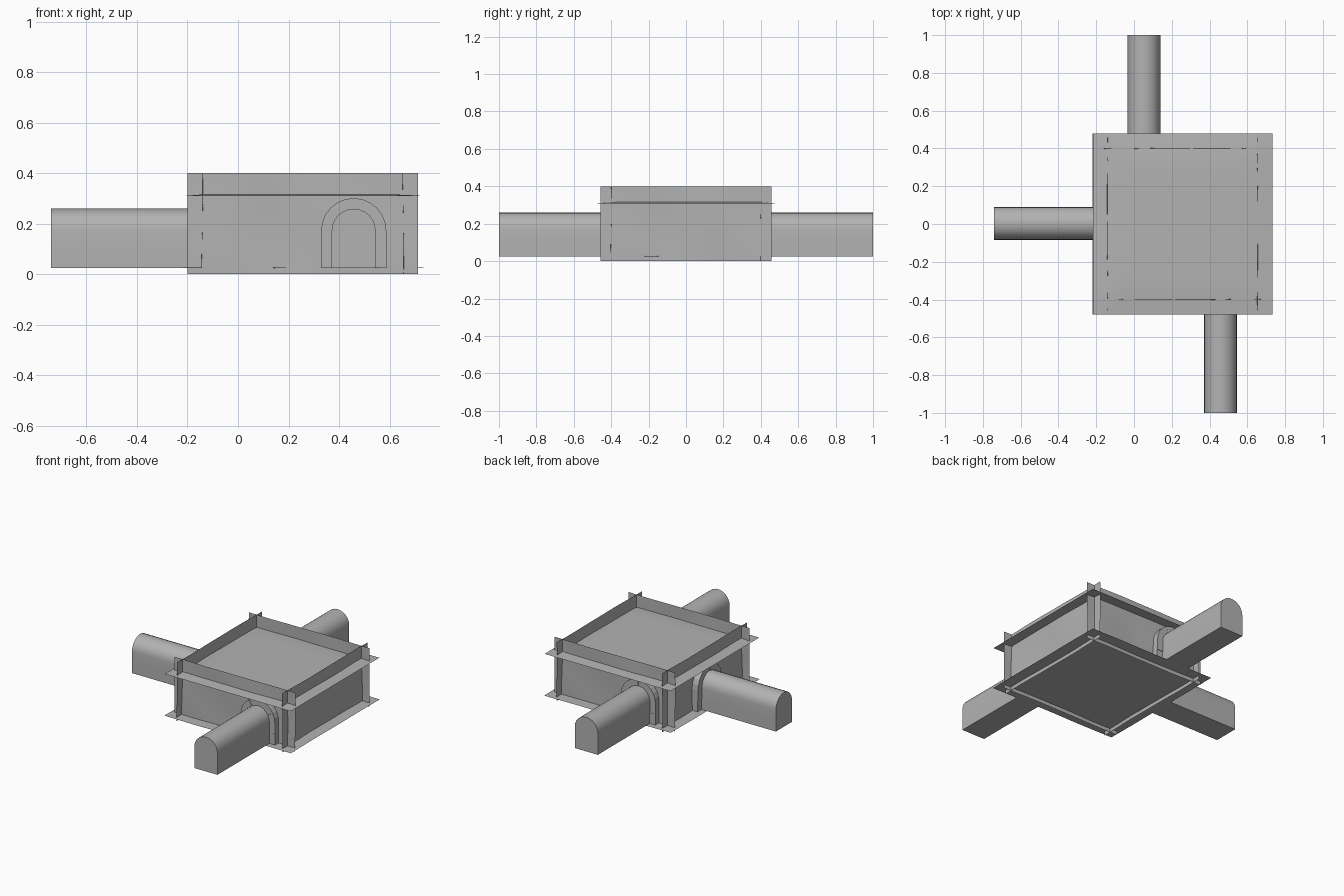
import bpy, bmesh, math, random
from mathutils import Matrix, Vector

random.seed(4)
cube = bpy.data.objects.get("Cube")
if cube:
    bpy.data.objects.remove(cube, do_unlink=True)

stone = bpy.data.materials.new("grey_stone")
stone.use_nodes = True
GREY = (0.45, 0.45, 0.45, 1)
stone.diffuse_color = GREY
stone.node_tree.nodes["Principled BSDF"].inputs["Base Color"].default_value = GREY

# Room layout
X_MID, HALF_X, HALF_Y = 0.257, 0.398, 0.4
FLOOR, CEILING, WALL_TOP = 0.025, 0.32, 0.4
TUNNEL_R, FRAME_R, SPRING = 0.087, 0.129, 0.172


def finish(name, bm, matrix=None, smooth=True, solid=True):
    if matrix:
        bm.transform(matrix)
    if solid:
        bmesh.ops.recalc_face_normals(bm, faces=bm.faces)
    mesh = bpy.data.meshes.new(name)
    bm.to_mesh(mesh)
    bm.free()
    mesh.materials.append(stone)
    obj = bpy.data.objects.new(name, mesh)
    bpy.context.collection.objects.link(obj)
    if smooth:
        bpy.ops.object.select_all(action='DESELECT')
        obj.select_set(True)
        bpy.context.view_layer.objects.active = obj
        bpy.ops.object.shade_smooth_by_angle(angle=math.radians(30))
    return obj


def sheet(name, half_u, half_v, matrix, bend):
    """Thin gently uneven slab, its height set by bend(u, v)."""
    bm = bmesh.new()
    bmesh.ops.create_grid(bm, x_segments=18, y_segments=18, size=1)
    for v in bm.verts:
        v.co.x *= half_u
        v.co.y *= half_v
        v.co.z = bend(v.co.x, v.co.y)
    return finish(name, bm, matrix, solid=False)


def ripple(u, v):
    return 0.002 * math.sin(9 * u + 12 * v) + 0.001 * math.sin(17 * u - 5 * v)


def droop(u, v):
    edge = max(abs(u) - 0.34, abs(v) - 0.34, 0)
    return -0.08 * edge


# Floor and ceiling sheets run past the walls
sheet("floor", 0.477, 0.48, Matrix.Translation((X_MID, 0, FLOOR)),
      lambda u, v: 0.4 * ripple(u, v))
sheet("ceiling", 0.475, 0.478, Matrix.Translation((X_MID, 0, CEILING)), droop)

# Four crossing walls, each turned to face outward
mid_z = WALL_TOP / 2
for name, turn, dist, half in (("front_wall", 0, HALF_Y, 0.456),
                               ("left_wall", 90, HALF_X, 0.457),
                               ("back_wall", 180, HALF_Y, 0.456),
                               ("right_wall", 270, HALF_X, 0.457)):
    place = (Matrix.Translation((X_MID, 0, mid_z))
             @ Matrix.Rotation(math.radians(turn), 4, 'Z')
             @ Matrix.Translation((0, -dist, 0))
             @ Matrix.Rotation(math.pi / 2, 4, 'X'))
    sheet(name, half, mid_z, place, ripple)


def arch_points(radius, steps=12):
    """Round-topped doorway outline, from right foot to left foot."""
    pts = [Vector((radius, 0, FLOOR)), Vector((radius, 0, (FLOOR + SPRING) / 2))]
    for i in range(steps + 1):
        a = math.pi * i / steps
        pts.append(Vector((radius * math.cos(a), 0, SPRING + radius * math.sin(a))))
    return pts + [Vector((-radius, 0, (FLOOR + SPRING) / 2)), Vector((-radius, 0, FLOOR))]


def extrude_outline(bm, outline, y0, y1):
    face = bm.faces.new([bm.verts.new((p.x, y0, p.z)) for p in outline])
    new = bmesh.ops.extrude_face_region(bm, geom=[face], use_keep_orig=True)["geom"]
    bmesh.ops.translate(bm, vec=(0, y1 - y0, 0),
                        verts=[g for g in new if isinstance(g, bmesh.types.BMVert)])


# Vaulted passages with a stone surround where each meets its wall
def passage(side, origin, turn, length):
    place = Matrix.Translation(origin) @ Matrix.Rotation(math.radians(turn), 4, 'Z')
    bm = bmesh.new()
    extrude_outline(bm, arch_points(TUNNEL_R), 0, -length)
    finish(side + "_tunnel", bm, place)

    bm = bmesh.new()
    inner, outer = arch_points(TUNNEL_R - 0.004), arch_points(FRAME_R)
    cuts = (0, 1, 2, 4, 6, 8, 10, 12, 14, 15, 16)
    for a, b in zip(cuts, cuts[1:]):
        block = inner[a:b + 1] + outer[a:b + 1][::-1]
        extrude_outline(bm, block, 0.01, -0.038 - random.uniform(0, 0.006))
    finish(side + "_arch_surround", bm, place, smooth=False)


passage("front", (0.458, -HALF_Y, 0), 0, 0.6)
passage("back", (0.052, HALF_Y, 0), 180, 0.6)
passage("right", (X_MID - HALF_X, 0.003, 0), 270, 0.6)
